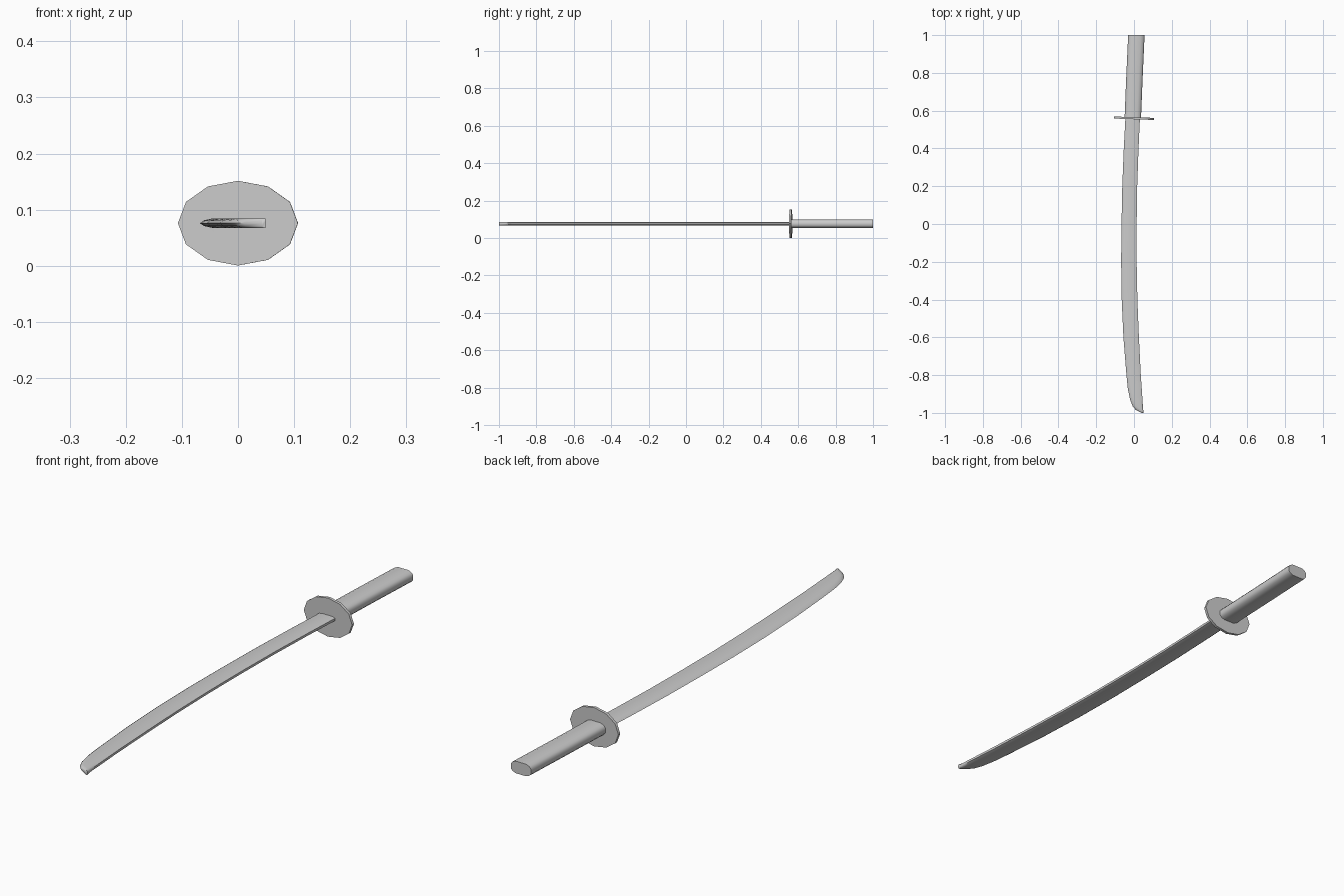
import bpy, bmesh, math
from mathutils import Matrix

if "Cube" in bpy.data.objects:
    bpy.data.objects.remove(bpy.data.objects["Cube"])

ZC = 0.076  # height of the sword's mid-plane


def finish(bm, name, angle):
    bmesh.ops.recalc_face_normals(bm, faces=bm.faces)
    mesh = bpy.data.meshes.new(name)
    bm.to_mesh(mesh)
    bm.free()
    obj = bpy.data.objects.new(name, mesh)
    bpy.context.collection.objects.link(obj)
    bpy.ops.object.select_all(action='DESELECT')
    bpy.context.view_layer.objects.active = obj
    obj.select_set(True)
    bpy.ops.object.shade_smooth_by_angle(angle=math.radians(angle))
    return obj


def loft(name, stations, profile, half, angle):
    """Sweep a (0..1 across, -1..1 thick) profile along (y, left, right) stations."""
    bm = bmesh.new()
    rings = [[bm.verts.new((l + u * (r - l), y, ZC + v * half)) for u, v in profile]
             for y, l, r in stations]
    n = len(profile)
    for a, b in zip(rings, rings[1:]):
        for i in range(n):
            bm.faces.new((a[i], a[(i + 1) % n], b[(i + 1) % n], b[i]))
    bm.faces.new(rings[0])
    bm.faces.new(rings[-1])
    return finish(bm, name, angle)


def mirrored(half_profile):
    """Complete a section from its upper half, sharing points on the mid-plane."""
    return half_profile + [(u, -v) for u, v in reversed(half_profile) if v > 0]


# Curved blade: thin cutting edge on the left, blunt spine on the right
blade_section = mirrored([(0, 0), (0.09, 0.6), (0.28, 1), (0.86, 1), (1, 0.55)])
blade_path = [(0.57, -0.045, 0.032), (0.4, -0.054, 0.024), (0.2, -0.062, 0.017),
              (0.0, -0.066, 0.014), (-0.2, -0.068, 0.014), (-0.4, -0.065, 0.018),
              (-0.6, -0.056, 0.026), (-0.8, -0.040, 0.036), (-0.87, -0.033, 0.041),
              (-0.93, -0.021, 0.045), (-0.965, -0.007, 0.047), (-0.985, 0.010, 0.049),
              (-1.0, 0.042, 0.050)]
loft("blade", blade_path, blade_section, 0.0085, 60)

# Handle: rounded flat grip, leaning slightly
grip_section = mirrored([(0, 0.4), (0.08, 0.75), (0.24, 1), (0.76, 1), (0.92, 0.75), (1, 0.4)])
loft("handle", [(0.556, -0.050, 0.037), (0.78, -0.041, 0.046), (1.0, -0.031, 0.056)],
     grip_section, 0.0235, 60)

# Twelve-sided oval guard, square to the leaning handle
bm = bmesh.new()
bmesh.ops.create_cone(bm, cap_ends=True, segments=12, radius1=1, radius2=1, depth=0.011)
bm.transform(Matrix.Translation((0, 0.56, ZC)) @ Matrix.Rotation(-0.035, 4, 'Z')
             @ Matrix.Rotation(math.pi / 2, 4, 'X') @ Matrix.Diagonal((0.107, 0.0755, 1, 1)))
finish(bm, "guard", 40)
